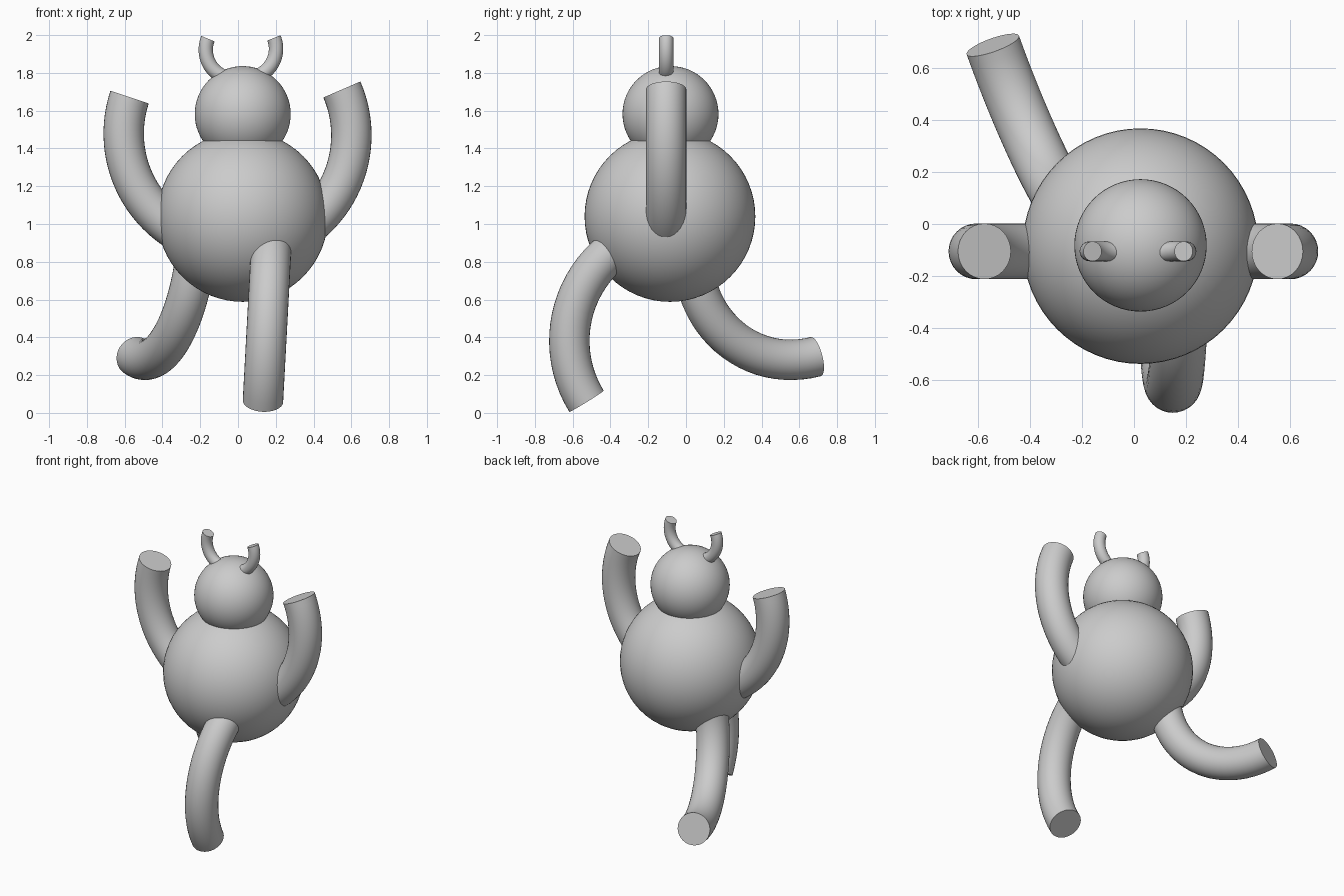
import bpy, bmesh
from math import sin, cos, pi, radians
from mathutils import Vector

if "Cube" in bpy.data.objects:
    bpy.data.objects.remove(bpy.data.objects["Cube"])


def finish(ob):
    bpy.ops.object.select_all(action='DESELECT')
    ob.select_set(True)
    bpy.context.view_layer.objects.active = ob
    bpy.ops.object.shade_smooth_by_angle(angle=radians(40))


def ball(name, loc, r):
    bpy.ops.mesh.primitive_uv_sphere_add(segments=64, ring_count=32, radius=r, location=loc)
    ob = bpy.context.object
    ob.name = name
    finish(ob)


def bent_tube(name, tip, tangent, inward, bend, r, sweep, steps=24, sides=32):
    """Capped tube along an arc, from its free tip back into the body.
    tangent points out of the tip, inward points at the arc centre."""
    tip, t = Vector(tip), Vector(tangent).normalized()
    n = Vector(inward)
    n = (n - t * n.dot(t)).normalized()
    b = t.cross(n)
    bm = bmesh.new()
    rings = []
    for i in range(steps + 1):
        a = radians(sweep) * i / steps
        p = tip - t * (bend * sin(a)) + n * (bend * (1 - cos(a)))
        u = n * cos(a) + t * sin(a)
        rings.append([bm.verts.new(p + (u * cos(k) + b * sin(k)) * r)
                      for k in (2 * pi * j / sides for j in range(sides))])
    for r0, r1 in zip(rings, rings[1:]):
        for j in range(sides):
            k = (j + 1) % sides
            bm.faces.new((r0[j], r0[k], r1[k], r1[j]))
    bm.faces.new(rings[0])
    bm.faces.new(rings[-1])
    bmesh.ops.recalc_face_normals(bm, faces=bm.faces)
    me = bpy.data.meshes.new(name)
    bm.to_mesh(me)
    bm.free()
    ob = bpy.data.objects.new(name, me)
    bpy.context.collection.objects.link(ob)
    finish(ob)


def raised_tube(name, side, x, y, z, lean, bend, r, sweep):
    """Upward tube in the xz plane, its tip leaning inward by lean degrees."""
    a = radians(lean)
    bent_tube(name, (x, y, z), (-side * sin(a), 0, cos(a)),
              (-side * cos(a), 0, -sin(a)), bend, r, sweep)


# Body and head
ball("body", (0.025, -0.085, 1.04), 0.452)
ball("head", (0.025, -0.082, 1.582), 0.254)

# Arms
raised_tube("left_arm", -1, -0.574, -0.105, 1.672, 18.4, 0.61, 0.107, 80)
raised_tube("right_arm", 1, 0.55, -0.105, 1.712, 23.4, 0.61, 0.107, 80)

# Horns
raised_tube("left_horn", -1, -0.159, -0.105, 1.981, 22.5, 0.154, 0.038, 105)
raised_tube("right_horn", 1, 0.19, -0.105, 1.985, 22, 0.154, 0.038, 105)

# Legs
bent_tube("front_leg", (0.132, -0.527, 0.062), (-0.046, 0.525, -0.851),
          (0.028, 0.851, 0.525), 0.61, 0.107, 105)
bent_tube("back_leg", (-0.542, 0.687, 0.298), (-0.327, 0.914, 0.242),
          (0.19, -0.187, 0.963), 0.58, 0.107, 105)
